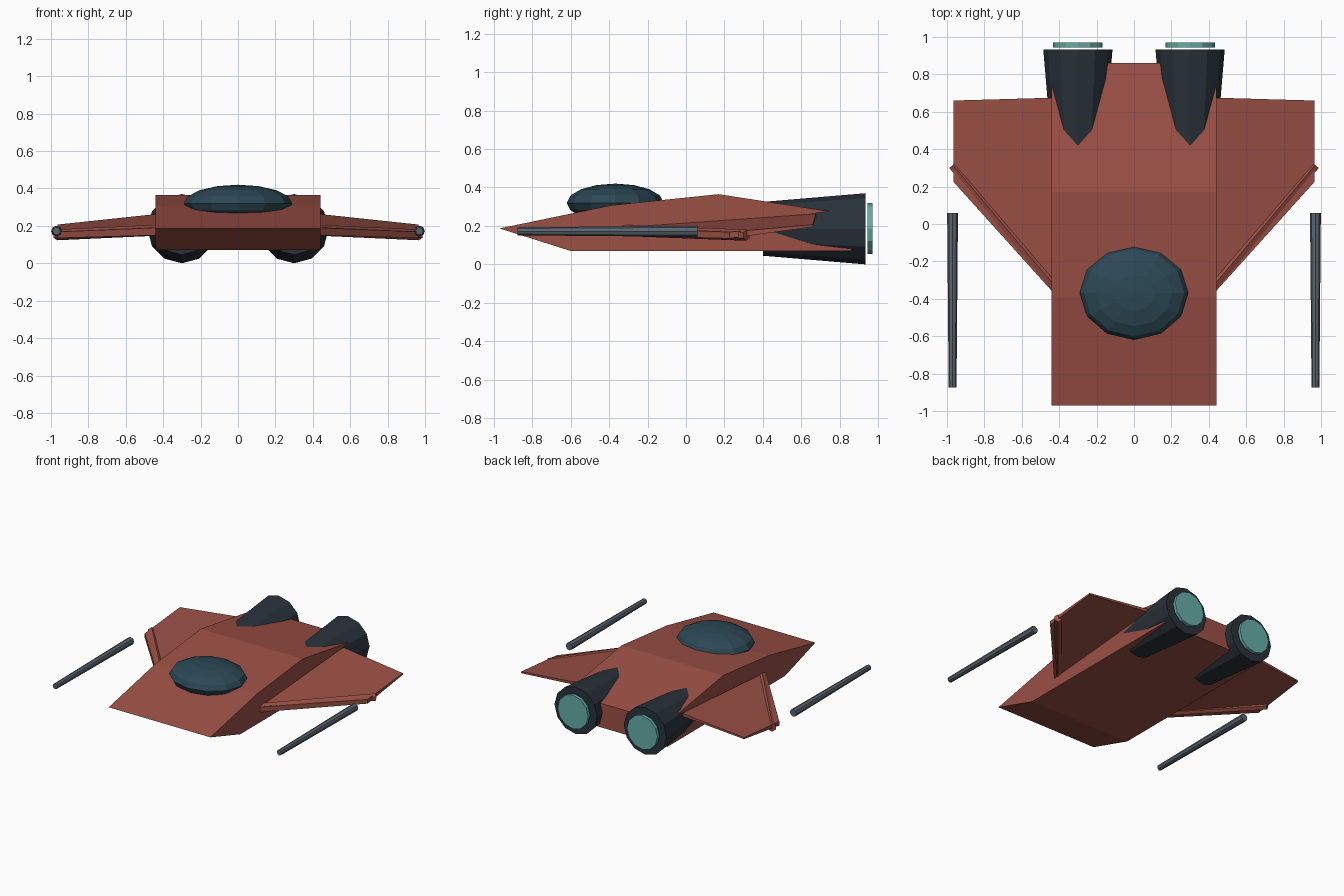
import bpy, bmesh
from mathutils import Vector

if "Cube" in bpy.data.objects:
    bpy.data.objects.remove(bpy.data.objects["Cube"])


def material(name, rgb):
    m = bpy.data.materials.new(name)
    m.diffuse_color = (*rgb, 1)
    m.use_nodes = True
    m.node_tree.nodes["Principled BSDF"].inputs["Base Color"].default_value = m.diffuse_color
    return m


RED = material("red_hull", (0.33, 0.08, 0.06))
DARK = material("dark_metal", (0.022, 0.032, 0.042))
GLASS = material("canopy_glass", (0.025, 0.065, 0.09))
GLOW = material("engine_glow", (0.13, 0.42, 0.39))
STEEL = material("gun_steel", (0.10, 0.13, 0.16))


def finish(bm, name, mat):
    bmesh.ops.recalc_face_normals(bm, faces=bm.faces[:])
    me = bpy.data.meshes.new(name)
    bm.to_mesh(me)
    bm.free()
    me.materials.append(mat)
    ob = bpy.data.objects.new(name, me)
    bpy.context.collection.objects.link(ob)
    return ob


def loft(name, ring_a, ring_b, mat):
    """Closed solid between two matching outlines."""
    bm = bmesh.new()
    a = [bm.verts.new(p) for p in ring_a]
    b = [bm.verts.new(p) for p in ring_b]
    bm.faces.new(a)
    bm.faces.new(b)
    n = len(a)
    for i in range(n):
        j = (i + 1) % n
        bm.faces.new((a[i], a[j], b[j], b[i]))
    return finish(bm, name, mat)


def rod(name, p1, p2, r1, r2, sides, mat):
    """Tapered prism from p1 to p2, with a corner pointing straight up."""
    p1, p2 = Vector(p1), Vector(p2)
    d = (p2 - p1).normalized()
    side = d.cross(Vector((0, 0, 1))).normalized()
    up = side.cross(d)
    bm = bmesh.new()
    bmesh.ops.create_cone(bm, cap_ends=True, segments=sides,
                          radius1=r1, radius2=r2, depth=(p2 - p1).length)
    mid = (p1 + p2) / 2
    for v in bm.verts:
        x, y, z = v.co
        v.co = mid + side * x + up * y + d * z
    return finish(bm, name, mat)


# Hull: wedge side profile (y, z) carried across the width
profile = [(-0.97, 0.187), (-0.60, 0.07), (0.86, 0.07),
           (0.86, 0.258), (0.17, 0.365), (-0.39, 0.307)]
loft("hull", [(-0.44, y, z) for y, z in profile],
     [(0.44, y, z) for y, z in profile], RED)

# Canopy: flattened faceted dome
bm = bmesh.new()
bmesh.ops.create_uvsphere(bm, u_segments=12, v_segments=8, radius=1)
for v in bm.verts:
    v.co = (v.co.x * 0.29, v.co.y * 0.252 - 0.368, v.co.z * 0.1 + 0.32)
finish(bm, "canopy", GLASS)

for side, s in (("left", -1), ("right", 1)):
    # Wing: thin swept slab, thinning to the trailing edge
    root = [(-0.36, 0.15), (0.675, 0.24), (0.675, 0.263), (-0.36, 0.19)]
    tip = [(0.225, 0.135), (0.66, 0.195), (0.66, 0.207), (0.225, 0.168)]
    loft(side + "_wing", [(s * 0.438, y, z) for y, z in root],
         [(s * 0.965, y, z) for y, z in tip], RED)

    # Six-sided spar along the leading edge
    rod(side + "_wing_spar", (s * 0.40, -0.36, 0.178),
        (s * 0.968, 0.315, 0.152), 0.029, 0.029, 6, RED)

    # Wingtip gun
    rod(side + "_gun_barrel", (s * 0.97, 0.06, 0.172),
        (s * 0.97, -0.875, 0.172), 0.029, 0.021, 8, STEEL)

    # Engine nacelle and the glowing disc behind it
    rod(side + "_engine", (s * 0.30, 0.40, 0.185),
        (s * 0.30, 0.933, 0.185), 0.14, 0.185, 12, DARK)
    rod(side + "_engine_glow", (s * 0.30, 0.945, 0.187),
        (s * 0.30, 0.97, 0.187), 0.132, 0.132, 12, GLOW)
